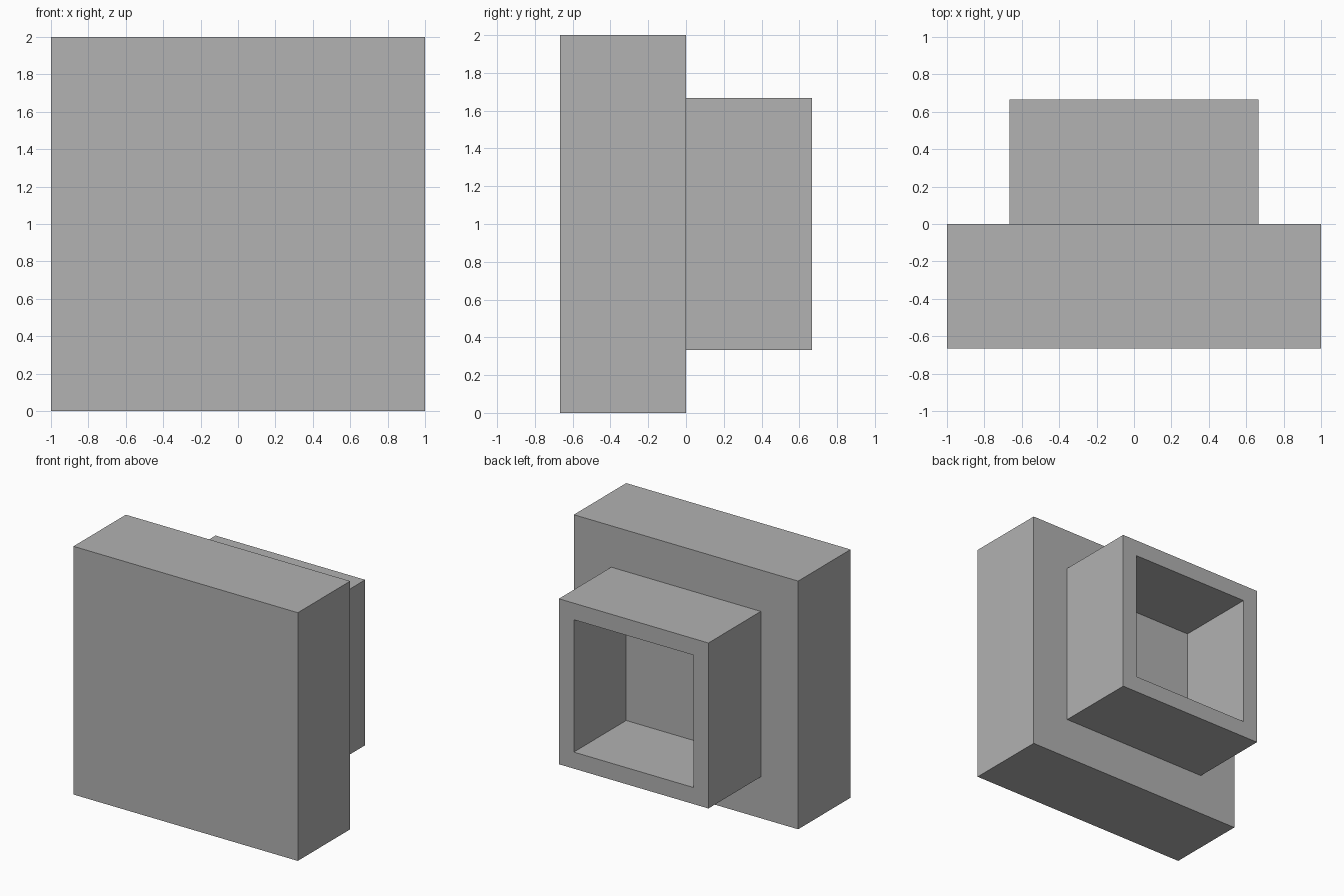
import bpy
import bmesh
from mathutils import Matrix, Vector

WIDTH = 2.0            # square plate side
DEPTH = 2 / 3          # plate thickness and socket length
MARGIN = 1 / 3         # plate edge to socket
WALL = 2 / 15          # socket wall thickness

cube = bpy.data.objects.get("Cube")
if cube:
    bpy.data.objects.remove(cube, do_unlink=True)

# Single grey material
grey = bpy.data.materials.new("plain_grey")
grey.use_nodes = True
colour = (0.445, 0.445, 0.445, 1)
grey.diffuse_color = colour
grey.node_tree.nodes["Principled BSDF"].inputs["Base Color"].default_value = colour

bm = bmesh.new()

# Square plate, its back at y = 0
bmesh.ops.create_cube(
    bm, size=1,
    matrix=Matrix.Translation((0, -DEPTH / 2, WIDTH / 2))
    @ Matrix.Diagonal((WIDTH, DEPTH, WIDTH, 1)))
bm.normal_update()
back = max(bm.faces, key=lambda f: f.normal.y)

# Outline of the socket, then of its square opening
bmesh.ops.inset_region(bm, faces=[back], thickness=MARGIN, use_even_offset=True)
rim = bmesh.ops.inset_region(bm, faces=[back], thickness=WALL,
                             use_even_offset=True)["faces"]

# Raise the rim into hollow socket walls, leaving the opening's floor at the plate
raised = bmesh.ops.extrude_face_region(bm, geom=rim)["geom"]
bmesh.ops.translate(bm, vec=Vector((0, DEPTH, 0)),
                    verts=[v for v in raised if isinstance(v, bmesh.types.BMVert)])
bmesh.ops.delete(bm, geom=[f for f in rim if f.is_valid], context="FACES_ONLY")
bmesh.ops.recalc_face_normals(bm, faces=bm.faces)

mesh = bpy.data.meshes.new("plate_with_socket")
bm.to_mesh(mesh)
bm.free()
mesh.materials.append(grey)
bpy.context.collection.objects.link(bpy.data.objects.new("plate_with_socket", mesh))
